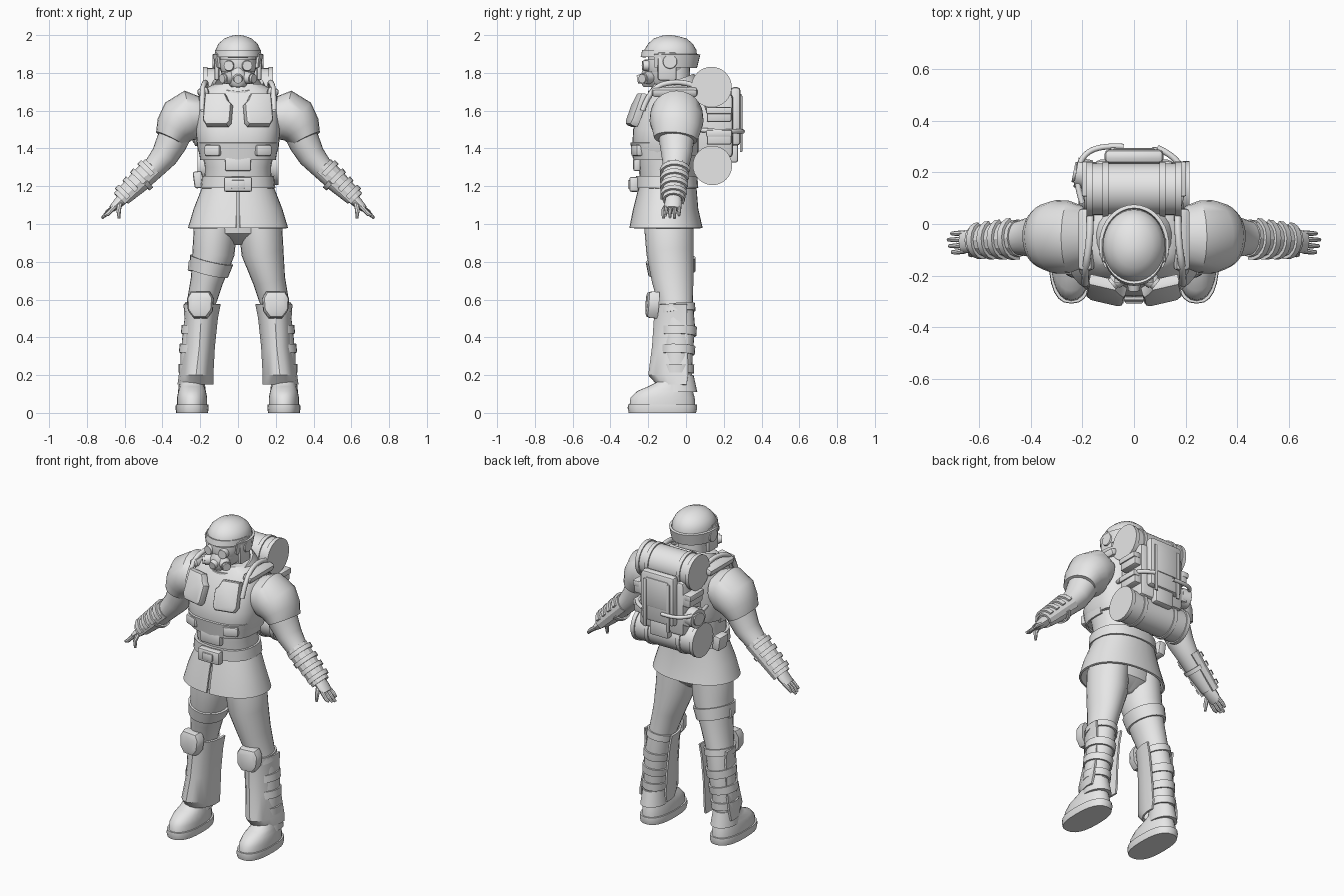
import bpy
import bmesh
import math
from mathutils import Vector, Matrix, Euler

old_cube = bpy.data.objects.get("Cube")
if old_cube:
    bpy.data.objects.remove(old_cube, do_unlink=True)

grey = bpy.data.materials.new("plain_grey")
grey.use_nodes = True
grey.diffuse_color = (.8, .8, .8, 1)
grey.node_tree.nodes["Principled BSDF"].inputs["Base Color"].default_value = (.8, .8, .8, 1)

UP, SIDE, FORWARD = Vector((0, 0, 1)), Vector((1, 0, 0)), Vector((0, 1, 0))


def finish(name, mesh, mirrored=False, angle=38):
    mesh.materials.append(grey)
    mesh.shade_smooth()
    mesh.set_sharp_from_angle(angle=math.radians(angle))
    part = bpy.data.objects.new(name, mesh)
    bpy.context.collection.objects.link(part)
    if mirrored:
        part.modifiers.new("Mirror", 'MIRROR').use_mirror_merge = False
    return part


def from_bmesh(name, bm, mirrored=False, angle=38):
    bmesh.ops.recalc_face_normals(bm, faces=bm.faces)
    mesh = bpy.data.meshes.new(name)
    bm.to_mesh(mesh)
    bm.free()
    return finish(name, mesh, mirrored, angle)


def loft(name, rings, axis=None, arc=None, sides=24, power=1, thick=0, mirrored=False, angle=38):
    """Skin over rings (x, y, z, radius across, radius in y); arc makes an open shell."""
    bm = bmesh.new()
    centres = [Vector(ring[:3]) for ring in rings]
    start, stop = arc or (0, 360)
    count = sides + 1 if arc else sides
    rows = []
    for i, ring in enumerate(rings):
        tangent = axis or (centres[min(i + 1, len(rings) - 1)] - centres[max(i - 1, 0)]).normalized()
        across = FORWARD.cross(tangent).normalized()
        depth = tangent.cross(across)
        row = []
        for k in range(count):
            turn = math.radians(start + (stop - start) * k / sides)
            c, s = math.cos(turn), math.sin(turn)
            c, s = (math.copysign(abs(v) ** power, v) for v in (c, s))
            row.append(bm.verts.new(centres[i] + across * c * ring[3] + depth * s * ring[4]))
        rows.append(row)
    for low, high in zip(rows, rows[1:]):
        for k in range(sides):
            j = (k + 1) % count
            bm.faces.new((low[k], low[j], high[j], high[k]))
    if thick:
        bmesh.ops.recalc_face_normals(bm, faces=bm.faces)
        bmesh.ops.solidify(bm, geom=bm.faces[:], thickness=thick)
    else:
        bm.faces.new(rows[0])
        bm.faces.new(rows[-1])
    return from_bmesh(name, bm, mirrored, angle)


def body(name, levels, **options):
    """Level cross-sections (z, half width, front y, back y)."""
    rings = [(0, (f + b) / 2, z, w, (b - f) / 2) for z, w, f, b in levels]
    return loft(name, rings, axis=UP, **options)


def box(name, centre, size, bevel=.012, turn=(0, 0, 0), mirrored=False):
    bm = bmesh.new()
    bmesh.ops.create_cube(bm, size=1)
    bmesh.ops.scale(bm, vec=size, verts=bm.verts)
    bmesh.ops.bevel(bm, geom=bm.edges[:], offset=bevel, segments=2, affect='EDGES', profile=.5)
    place = Matrix.Translation(centre) @ Euler([math.radians(a) for a in turn]).to_matrix().to_4x4()
    bm.transform(place)
    return from_bmesh(name, bm, mirrored)


def plate(name, outline, centre, thick, turn=(0, 0, 0), mirrored=False):
    """Outline in local x and z, given depth in y and a softened rim."""
    bm = bmesh.new()
    face = bm.faces.new([bm.verts.new((x, thick / 2, z)) for x, z in outline])
    grown = bmesh.ops.extrude_face_region(bm, geom=[face])["geom"]
    moved = [v for v in grown if isinstance(v, bmesh.types.BMVert)]
    bmesh.ops.translate(bm, vec=(0, -thick, 0), verts=moved)
    rim = [e for e in bm.edges if all(v in moved for v in e.verts)]
    bmesh.ops.bevel(bm, geom=rim, offset=thick * .4, segments=2, affect='EDGES', profile=.5)
    bm.transform(Matrix.Translation(centre) @ Euler([math.radians(a) for a in turn]).to_matrix().to_4x4())
    return from_bmesh(name, bm, mirrored)


def rod(name, start, end, radius, tip=None, mirrored=False, sides=20):
    """Straight cylinder or cone between two points."""
    bm = bmesh.new()
    start, end = Vector(start), Vector(end)
    line = end - start
    bmesh.ops.create_cone(bm, cap_ends=True, segments=sides, radius1=radius,
                          radius2=radius if tip is None else tip, depth=line.length)
    bm.transform(Matrix.Translation((start + end) / 2) @ line.to_track_quat('Z', 'Y').to_matrix().to_4x4())
    return from_bmesh(name, bm, mirrored)


def hose(name, points, radius, mirrored=False):
    curve = bpy.data.curves.new(name, 'CURVE')
    curve.dimensions = '3D'
    curve.bevel_depth = radius
    spline = curve.splines.new('NURBS')
    spline.points.add(len(points) - 1)
    for knot, point in zip(spline.points, points):
        knot.co = (*point, 1)
    spline.use_endpoint_u = True
    spline.order_u = 3
    helper = bpy.data.objects.new(name, curve)
    mesh = bpy.data.meshes.new_from_object(helper)
    bpy.data.objects.remove(helper)
    return finish(name, mesh, mirrored)


# Torso and hips
body("torso", [(.89, .05, -.13, -.04), (.95, .19, -.21, .03), (1.16, .18, -.24, .05),
               (1.3, .175, -.25, .05), (1.42, .2, -.26, .06), (1.6, .2, -.23, .07)], power=.9)
body("chest_armour", [(1.36, .2, -.27, .07), (1.4, .215, -.285, .08), (1.5, .225, -.28, .09),
                      (1.6, .22, -.25, .1), (1.67, .21, -.215, .095), (1.71, .185, -.19, .085),
                      (1.74, .13, -.17, .05)], power=.75, sides=32)
body("rib_band", [(1.34, .2, -.28, .07), (1.43, .215, -.295, .08)],
     power=.75, arc=(170, 370), thick=.012)
plate("chest_plates", [(-.075, -.07), (-.06, -.09), (.055, -.09), (.075, -.06),
                       (.075, .09), (-.035, .09), (-.055, .05), (-.075, .03)],
      (.107, -.262, 1.605), .045, (-20, 0, 13), mirrored=True)
box("shoulder_pads", (.185, -.06, 1.7), (.06, .24, .045), .015, (0, 20, 0), mirrored=True)
hose("shoulder_straps", [(.19, -.23, 1.6), (.19, -.19, 1.72), (.17, -.05, 1.76),
                         (.17, .09, 1.72), (.16, .12, 1.6)], .014, mirrored=True)
box("abdomen_plate", (0, -.26, 1.32), (.14, .04, .08))
box("side_ribs", (.13, -.255, 1.39), (.09, .05, .06), .012, (0, 0, 22), mirrored=True)

# Belt and coat skirt
body("belt", [(1.19, .198, -.265, .065), (1.255, .19, -.265, .06)], power=.85, thick=.018)
box("belt_pouch", (0, -.275, 1.21), (.15, .05, .08))
box("belt_buckle", (0, -.3, 1.21), (.07, .015, .045), .005)
box("side_pouch", (-.21, -.04, 1.235), (.05, .09, .09), .012, (0, -8, 0))
body("coat_skirt", [(.98, .265, -.3, .088), (1.08, .235, -.28, .065), (1.2, .188, -.25, .055)],
     power=.9, arc=(-88.5, 268.5), thick=.012, sides=36)

# Head, helmet and breathing mask
loft("neck", [(0, -.06, 1.68, .085, .085), (0, -.065, 1.84, .08, .085)])
body("face", [(1.72, .03, -.18, -.08), (1.75, .07, -.205, -.03), (1.82, .095, -.205, .01),
              (1.92, .1, -.2, .03)])
body("helmet_dome", [(1.885, .12, -.225, .058), (1.92, .12, -.222, .056), (1.955, .103, -.2, .035),
                     (1.982, .072, -.17, .003), (1.996, .035, -.13, -.05), (2, .01, -.105, -.08)], sides=32)
body("helmet_back", [(1.83, .112, -.215, .045), (1.9, .122, -.225, .062)], arc=(-35, 215), thick=.014)
body("helmet_brow", [(1.885, .124, -.24, .062), (1.92, .122, -.232, .058)], arc=(180, 360), thick=.012)
box("ear_guards", (.112, -.1, 1.835), (.026, .1, .15), .012, mirrored=True)
rod("ear_discs", (.1, -.085, 1.86), (.134, -.085, 1.86), .045, .036, mirrored=True)
body("goggle_frame", [(1.805, .09, -.215, 0), (1.835, .1, -.225, 0), (1.872, .1, -.22, 0)],
     arc=(195, 345), thick=.015)
rod("goggle_lenses", (.045, -.2, 1.838), (.05, -.23, 1.838), .03, .026, mirrored=True)
body("mask_shell", [(1.725, .035, -.225, -.13), (1.75, .058, -.24, -.12), (1.79, .058, -.24, -.12),
                    (1.825, .03, -.225, -.13)], sides=12)
rod("mask_valve", (0, -.22, 1.772), (0, -.258, 1.765), .028, .022)
rod("mask_filters", (.04, -.195, 1.775), (.075, -.225, 1.77), .034, .03, mirrored=True)
rod("filter_caps", (.075, -.225, 1.77), (.085, -.233, 1.769), .024, mirrored=True)
loft("collar", [(0, -.05, 1.67, .165, .15), (0, -.065, 1.71, .155, .145),
                (0, -.08, 1.75, .135, .13)], thick=.016)

# Arms
ARM = [(.32, -.05, 1.5, .085, .1), (.355, -.05, 1.425, .082, .09), (.39, -.05, 1.36, .072, .08),
       (.45, -.055, 1.29, .058, .065), (.53, -.06, 1.215, .055, .06), (.61, -.065, 1.135, .04, .046)]
loft("arms", ARM, mirrored=True)
loft("pauldrons", [(.2, -.05, 1.57, .1, .12), (.25, -.05, 1.575, .135, .14), (.3, -.05, 1.545, .13, .143),
                   (.335, -.05, 1.5, .107, .13), (.36, -.055, 1.45, .082, .115)], mirrored=True)
wrist, elbow = Vector((.62, -.065, 1.125)), Vector((.445, -.055, 1.295))


def bracer_band(name, low, high, extra, arc, thick):
    rings = []
    for f in (low, high):
        centre = elbow.lerp(wrist, f)
        rings.append((*centre, .068 - .014 * f + extra, .073 - .014 * f + extra))
    loft(name, rings, arc=arc, sides=8, thick=thick, mirrored=True, angle=25)


bracer_band("bracers", 0, 1, 0, (60, 300), .012)
for f in (.08, .32, .56, .8):
    bracer_band("bracer_ridge", f, f + .11, .012, (110, 285), .012)
bracer_band("bracer_straps", .3, .4, -.004, (-70, 70), .01)

# Hands
loft("palms", [(.6, -.065, 1.145, .032, .04), (.635, -.067, 1.11, .028, .046),
               (.668, -.07, 1.08, .018, .042)], sides=12, mirrored=True)
for i in range(4):
    y = -.035 - i * .023
    reach = (.02, .035, .03, .02)[i]
    loft("finger", [(.655, y, 1.09, .013, .011), (.69, y * 1.05, 1.065 - i * .004, .012, .01),
                    (.69 + reach * .9, y * 1.05, 1.065 - reach, .007, .007)], sides=8, mirrored=True)
loft("thumb", [(.625, -.095, 1.11, .014, .014), (.632, -.118, 1.075, .013, .012),
               (.63, -.12, 1.03, .007, .008)], sides=8, mirrored=True)

# Legs
LEG = [(.245, -.045, .12, .058, .075), (.235, -.045, .3, .07, .08), (.215, -.04, .45, .074, .088),
       (.195, -.055, .58, .076, .092), (.165, -.07, .7, .086, .11), (.13, -.085, .85, .112, .125),
       (.12, -.09, .97, .115, .13), (.11, -.09, 1.05, .1, .13)]
loft("legs", LEG, mirrored=True)


def leg_band(name, low, high, grow, mirror=True, flip=1):
    rings = []
    for z in (low, (low + high) / 2, high):
        i = max(k for k, ring in enumerate(LEG) if ring[2] <= z)
        a, b = LEG[i], LEG[i + 1]
        f = (z - a[2]) / (b[2] - a[2])
        x, y, z, across, depth = (p + (q - p) * f for p, q in zip(a, b))
        rings.append((x * flip, y, z, across + grow, depth + grow))
    loft(name, rings, mirrored=mirror)


for z in (.21, .31, .41):
    leg_band("calf_strap", z, z + .045, .01)
leg_band("knee_strap", .53, .57, .01)
leg_band("thigh_strap", .74, .81, .012, mirror=False, flip=-1)
box("thigh_buckle", (-.24, -.1, .78), (.03, .07, .06), .008, (0, 8, 20))

# Shin and knee guards
loft("shin_guards", [(.225, -.02, .15, .097, .135), (.222, -.02, .2, .093, .18), (.205, -.02, .35, .084, .16),
                     (.195, -.02, .5, .09, .15), (.19, -.02, .575, .1, .15)],
     axis=UP, arc=(170, 370), sides=10, thick=.012, mirrored=True, angle=30)
plate("knee_guards", [(-.05, .07), (.05, .07), (.07, .035), (.065, -.03), (.035, -.07),
                      (-.035, -.07), (-.065, -.03), (-.07, .035)],
      (.2, -.18, .572), .06, (-4, 0, 6), mirrored=True)

# Boots
loft("boot_soles", [(.243, -.125, 0, .084, .178), (.243, -.125, .025, .088, .184), (.243, -.125, .045, .086, .182)],
     axis=UP, power=.8, mirrored=True)
loft("boots", [(.243, -.125, .04, .08, .174), (.243, -.124, .08, .08, .17), (.243, -.112, .115, .073, .148),
               (.243, -.085, .14, .065, .115), (.244, -.055, .17, .06, .085), (.244, -.045, .23, .06, .077)],
     axis=UP, power=.9, mirrored=True, angle=50)
loft("boot_cuffs", [(.244, -.04, .11, .074, .1), (.244, -.042, .2, .064, .082)], axis=UP, mirrored=True)

# Backpack with bedrolls
box("pack_body", (0, .155, 1.52), (.31, .19, .34), .025)
box("pack_back_panel", (0, .262, 1.57), (.23, .055, .31), .02)
box("pack_flap", (0, .285, 1.6), (.16, .02, .18), .008)
box("pack_lower_pocket", (0, .25, 1.38), (.13, .05, .11))
for z in (1.46, 1.58):
    box("pack_side_pouch", (.165, .175, z), (.06, .13, .08), .01, mirrored=True)
    box("pouch_flap", (.18, .175, z + .02), (.045, .136, .035), .006, mirrored=True)
for label, y, z, half, r in (("upper", .135, 1.725, .185, .1), ("lower", .14, 1.31, .215, .097)):
    inner = r * .78
    steps = [(-half + .04, inner), (-half, inner), (-half, r), (half, r), (half, inner), (half - .04, inner)]
    if label == "upper":
        steps = steps[2:4]
    loft(label + "_bedroll", [(x, y, z, s, s) for x, s in steps], axis=SIDE, sides=32)
    for x in (-.11, .11, half - .012, .012 - half):
        loft(label + "_roll_strap", [(x - .012, y, z, r + .007, r + .007), (x + .012, y, z, r + .007, r + .007)],
             axis=SIDE, sides=32)
for s in (-1, 1):
    box("pack_vertical_strap", (s * .08, .292, 1.53), (.022, .012, .3), .004)
rod("side_canister", (-.17, .19, 1.47), (-.225, .2, 1.47), .058)
rod("canister_cap", (-.225, .2, 1.47), (-.235, .202, 1.47), .04)
hose("pack_hose", [(-.2, .08, 1.5), (-.23, .17, 1.5), (-.2, .27, 1.5), (-.12, .305, 1.49), (-.04, .3, 1.49)], .011)
hose("pack_side_strap", [(.17, .06, 1.5), (.2, .16, 1.49), (.17, .26, 1.49), (.09, .295, 1.49)], .012)
